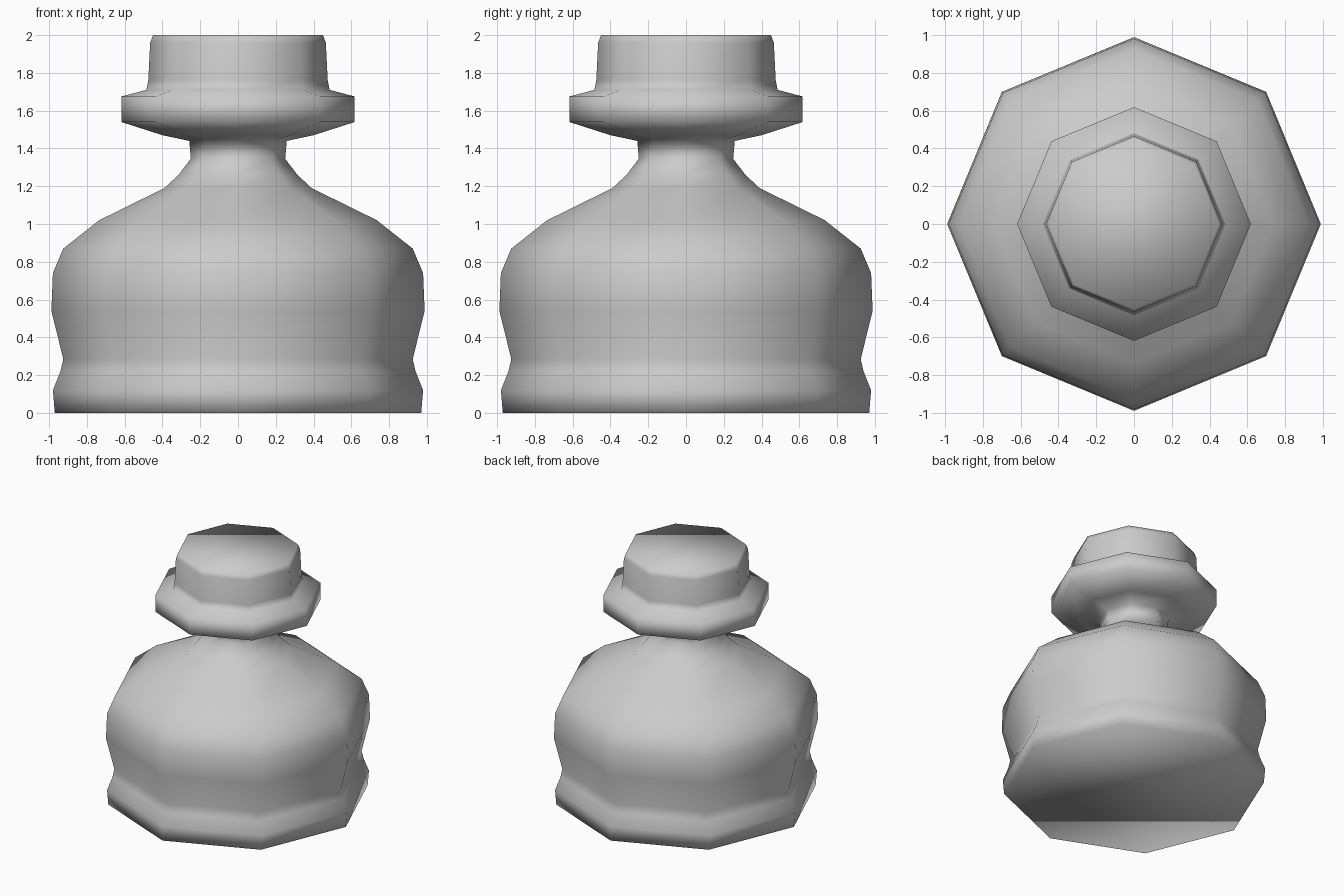
import bpy, bmesh
from math import cos, sin, pi

if "Cube" in bpy.data.objects:
    bpy.data.objects.remove(bpy.data.objects["Cube"])

SIDES = 8

grey = bpy.data.materials.new("plain grey")
grey.use_nodes = True
colour = (0.6, 0.6, 0.6, 1)
grey.diffuse_color = colour
grey.node_tree.nodes["Principled BSDF"].inputs["Base Color"].default_value = colour

# Radius and height, from the foot up to the rim of the cap
profile = [
    (0.97, 0), (0.98, 0.12), (0.94, 0.22), (0.925, 0.285),          # foot
    (0.988, 0.54), (0.98, 0.74), (0.925, 0.87),                     # belly
    (0.735, 1.02), (0.39, 1.19), (0.315, 1.26),                     # shoulder
    (0.25, 1.345), (0.258, 1.44),                                   # neck
    (0.40, 1.47), (0.618, 1.54), (0.618, 1.675),                    # collar
    (0.485, 1.71), (0.475, 1.76), (0.465, 1.96), (0.45, 2.0),       # cap
]

# Octagonal rings joined into one closed skin
bm = bmesh.new()
rings = [[bm.verts.new((r * cos(2 * pi * i / SIDES), r * sin(2 * pi * i / SIDES), z))
          for i in range(SIDES)] for r, z in profile]
for low, high in zip(rings, rings[1:]):
    for i in range(SIDES):
        j = (i + 1) % SIDES
        bm.faces.new((low[i], low[j], high[j], high[i]))
bm.faces.new(rings[0][::-1])
bm.faces.new(rings[-1])
for face in bm.faces:
    face.smooth = True

mesh = bpy.data.meshes.new("bottle")
bm.to_mesh(mesh)
bm.free()
mesh.materials.append(grey)
bottle = bpy.data.objects.new("stoppered_bottle", mesh)
bpy.context.collection.objects.link(bottle)
